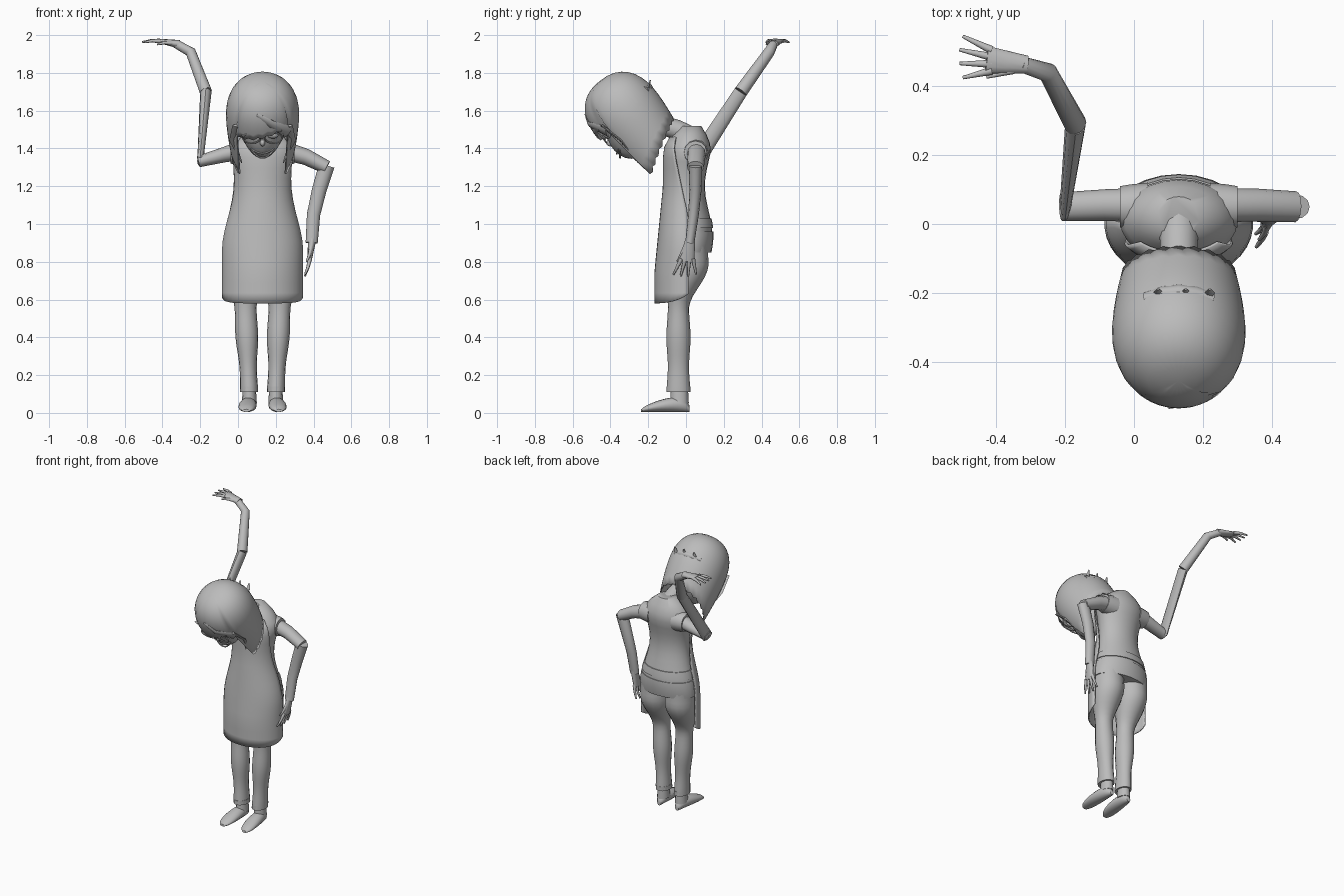
import bpy, bmesh
from math import sin, cos, pi, radians
from mathutils import Vector, Matrix

cube = bpy.data.objects.get("Cube")
if cube:
    bpy.data.objects.remove(cube)

grey = bpy.data.materials.new("plain grey")
grey.use_nodes = True
grey.diffuse_color = (.5, .5, .5, 1)
grey.node_tree.nodes["Principled BSDF"].inputs["Base Color"].default_value = grey.diffuse_color

MIDDLE = .13  # x of the body's own centre line
HEAD = Matrix.Translation((MIDDLE, -.3, 1.58)) @ Matrix.Rotation(radians(38), 4, 'X')
BODY = Matrix.Translation((MIDDLE, 0, 0))
WORLD = Matrix.Identity(4)
ACROSS, DEPTH, UP = Vector((1, 0, 0)), Vector((0, 1, 0)), Vector((0, 0, 1))
SIDES = (("right", -1), ("left", 1))


def steps(count, low=0, high=1):
    return [low + (high - low) * i / count for i in range(count + 1)]


def finish(name, bm, matrix, thickness=0):
    bm.transform(matrix)
    bmesh.ops.remove_doubles(bm, verts=bm.verts, dist=.0005)
    bmesh.ops.recalc_face_normals(bm, faces=bm.faces)
    mesh = bpy.data.meshes.new(name)
    bm.to_mesh(mesh)
    bm.free()
    mesh.materials.append(grey)
    part = bpy.data.objects.new(name, mesh)
    bpy.context.collection.objects.link(part)
    if thickness:
        shell = part.modifiers.new("thickness", 'SOLIDIFY')
        shell.thickness, shell.offset = thickness, 0
    bpy.ops.object.select_all(action='DESELECT')
    part.select_set(True)
    bpy.context.view_layer.objects.active = part
    bpy.ops.object.shade_smooth_by_angle(angle=radians(50))


def bridge(bm, rows, closed):
    for lower, upper in zip(rows, rows[1:]):
        count = len(lower)
        for i in range(count if closed else count - 1):
            j = (i + 1) % count
            bm.faces.new((lower[i], lower[j], upper[j], upper[i]))


def loft(name, rings, matrix, sides=16):
    """Capped skin over rings given as (centre, first radius vector, second radius vector)."""
    bm = bmesh.new()
    turns = [2 * pi * i / sides for i in range(sides)]
    rows = [[bm.verts.new(centre + a * cos(t) + b * sin(t)) for t in turns] for centre, a, b in rings]
    bridge(bm, rows, True)
    bm.faces.new(rows[0])
    bm.faces.new(rows[-1])
    finish(name, bm, matrix)


def limb(name, path, start, end, side=ACROSS, matrix=WORLD, sides=12):
    """Tapered tube; start and end hold the radius along side and the radius across it."""
    path = [Vector(p) for p in path]
    last = len(path) - 1
    rings = []
    for i, centre in enumerate(path):
        along = (path[min(i + 1, last)] - path[max(i - 1, 0)]).normalized()
        a = (side - along * along.dot(side)).normalized()
        radius = Vector(start).lerp(Vector(end), i / last)
        rings.append((centre, a * radius.x, along.cross(a) * radius.y))
    loft(name, rings, matrix, sides)


def ball(name, centre, size, matrix, pinch=0):
    """Ellipsoid whose lower half can narrow and lean forward, as a chin does."""
    bm = bmesh.new()
    bmesh.ops.create_uvsphere(bm, u_segments=20, v_segments=14, radius=1)
    for vert in bm.verts:
        vert.co *= Vector(size)
        low = min(vert.co.z, 0) * pinch
        vert.co.x *= 1 + low * 5
        vert.co.y += low
        vert.co += Vector(centre)
    finish(name, bm, matrix)


# Torso outline: hourglass sides, hollow back, shoulders closing to the neck
def shoulder(z):
    return 1 - (max(0, z - 1.38) / .18) ** 1.5


def half_width(z):
    return (.17 - .03 * cos((max(z, .85) - 1.2) * 9)) * shoulder(z)


def torso(name, low, high, swell=0):
    rings = []
    for z in steps(14, low, high):
        front = -.11 * shoulder(z) - swell
        back = (.12 - .02 * cos((z - 1.2) * 12)) * (.4 + .6 * shoulder(z)) + swell
        rings.append((DEPTH * (front + back) / 2 + UP * z, ACROSS * (half_width(z) + swell),
                      DEPTH * (back - front) / 2))
    loft(name, rings, BODY, sides=24)


torso("shirt", .86, 1.52)
torso("shirt_hem", .85, .96, swell=.005)
torso("waist_tie", .98, 1.03, swell=.006)

# Apron: shell open at the back, narrowing to a bib
bm = bmesh.new()
rows = []
for z in steps(16, .58, 1.46):
    width = half_width(z) + .012
    depth = .118 * shoulder(z) + min(.045, max(0, 1.2 - z) * .1)
    arc = radians(95 - 110 * max(0, z - 1.05))
    row = []
    for s in steps(20, -1, 1):
        lift = .05 * s ** 4 if not rows else 0
        row.append(bm.verts.new((width * sin(s * arc), -depth * cos(s * arc), z + lift)))
    rows.append(row)
bridge(bm, rows, False)
finish("apron", bm, BODY, thickness=.008)

# Trousers, feet and sleeves on both sides
for word, s in SIDES:
    leg = []
    for z in steps(24, .11, .88):
        knee = .004 * cos((z - .4) * 20)
        seat = min(1, max(0, (z - .55) / .25))
        seat *= seat * (3 - 2 * seat)
        spread = .066 + .03 * min(1, z / .7)
        centre = ACROSS * s * spread + DEPTH * (.05 * seat - .04) + UP * z
        leg.append((centre, ACROSS * (.04 + .04 * z + .03 * seat + knee), DEPTH * (.06 + .05 * seat + knee)))
    loft(word + "_trouser_leg", leg, BODY)
    limb(word + "_trouser_cuff", [(s * .07, -.04, z) for z in (.11, .14)], (.047, .064), (.047, .064), matrix=BODY)
    limb(word + "_ankle", [(s * .07, -.035, z) for z in (.14, .05)], (.034, .045), (.04, .05), matrix=BODY)
    foot = []
    for t in steps(12, .01, .99):
        end_round = sin(pi * t) ** .3
        height = (.05 - .03 * t) * end_round
        centre = ACROSS * s * (.07 + .016 * t) + DEPTH * (.02 - .26 * t) + UP * (height + .005)
        foot.append((centre, ACROSS * (.04 + .014 * t) * end_round, UP * height))
    loft(word + "_foot", foot, BODY)
    limb(word + "_sleeve", [(s * x, .05, 1.38) for x in (.09, .14, .17)], (.07, .07), (.06, .06),
         side=DEPTH, matrix=BODY)


# Hands: palm, four fanned fingers and a thumb
def hand(word, wrist, along, fan, curl):
    wrist, along, curl = Vector(wrist), Vector(along).normalized(), Vector(curl)
    limb(word + "_palm", [wrist + along * d for d in (-.02, .04, .1)], (.026, .022), (.04, .011), side=fan)

    def digit(name, base, reach, spread):
        joint = [base + along * reach * t + fan * spread * t + curl * t * t for t in steps(2)]
        limb(f"{word}_{name}", joint, (.012, .012), (.005, .005), side=fan, sides=8)

    for i in range(4):
        offset = i - 1.5
        digit(f"finger_{i + 1}", wrist + along * .085 + fan * offset * .02, .1 - .01 * abs(offset), offset * .02)
    digit("thumb", wrist + along * .02 - fan * .02, .08, -.03)


# Raised right arm with a flattened forearm
elbow, bend, wrist = (-.2, .05, 1.33), (-.17, .29, 1.7), (-.33, .465, 1.955)
limb("right_upper_arm", [(.02, .055, 1.39), (-.08, .055, 1.365), (-.21, .05, 1.33)], (.05, .05), (.042, .03), side=DEPTH)
limb("right_forearm", [elbow, bend], (.016, .045), (.03, .036))
limb("right_lower_arm", [bend, (-.25, .44, 1.91), wrist], (.033, .036), (.023, .023))
hand("right", wrist, (-1, .12, .16), DEPTH, UP * -.02)

# Lowered left arm
elbow, wrist = (.47, .05, 1.31), (.39, .02, .9)
limb("left_upper_arm", [(.24, .055, 1.39), (.36, .055, 1.355), (.47, .05, 1.3)], (.05, .05), (.045, .036), side=DEPTH)
limb("left_forearm", [elbow, (.43, .05, 1.18), (.4, .04, 1.05), wrist], (.042, .036), (.032, .024))
hand("left", wrist, (-.12, -.16, -1), DEPTH, ACROSS * -.015)

# Neck and bowed face
limb("neck", [(MIDDLE, .07, 1.44), (MIDDLE, -.05, 1.5), (MIDDLE, -.18, 1.54)], (.06, .055), (.05, .05))
ball("face", (0, -.02, -.02), (.14, .15, .19), HEAD, pinch=.3)
ball("nose", (0, -.17, -.055), (.014, .022, .02), HEAD)
for word, top, dip in (("upper_lip", -.108, .014), ("lower_lip", -.115, .036)):
    smile = [(x * .06, .025 * x * x - .18, top - dip * (1 - x * x)) for x in steps(8, -1, 1)]
    limb(word, smile, (.005, .005), (.005, .005), side=UP, matrix=HEAD, sides=6)


# Glasses and eyes
def wire(name, path, side):
    limb(name, path, (.004, .004), (.004, .004), side=side, matrix=HEAD, sides=6)


for word, s in SIDES:
    rim = [(s * .058 + .046 * cos(t), -.188, .034 * sin(t) - .012) for t in steps(20, 0, 2 * pi)]
    wire(word + "_glasses_rim", rim, DEPTH)
    wire(word + "_glasses_arm", [(s * .104, -.188, 0), (s * .14, -.05, 0)], UP)
    ball(word + "_eye", (s * .055, -.158, -.014), (.03, .018, .02), HEAD)
wire("glasses_bridge", [(x, -.188, -.01) for x in (-.014, .014)], UP)

# Bobbed hair: one shell with a fringe, long front points and a shorter nape
CROWN = .232


def hair_radius(height):
    if height > 0:
        return max(0, 1 - (height / CROWN) ** 2.4) ** .42
    return 1 - .2 * (-height / .31) ** 1.5


def hair_edge(turn, ragged):
    if abs(turn) < radians(52):
        return .035 * sin(turn * 1.7) + ragged
    return -.267 - .1 * cos(turn) + ragged


bm = bmesh.new()
rows = []
for t in steps(12, 0, pi / 2):
    row = []
    for i in range(48):
        turn = 2 * pi * i / 48 - pi
        edge = hair_edge(turn, .013 * (i % 2))
        height = edge + (CROWN - edge) * cos(t)
        radius = hair_radius(height)
        row.append(bm.verts.new((.19 * radius * sin(turn), -.195 * radius * cos(turn) - .012, height)))
    rows.append(row)
bridge(bm, rows, True)
finish("hair", bm, HEAD, thickness=.008)

# Loose front locks and ragged clip at the back
for word, s in SIDES:
    limb(word + "_lock", [(s * .13, -.15, .04), (s * .16, -.12, -.08), (s * .11, -.12, -.23)],
         (.03, .008), (.003, .003), matrix=HEAD, sides=8)
limb("swept_lock", [(-.03, -.18, .14), (.05, -.2, .09), (.14, -.15, 0)], (.01, .008), (.035, .008),
     side=UP, matrix=HEAD, sides=8)
limb("hair_clip", [(x * .1, .18 - .03 * x * x, .05) for x in steps(4, -1, 1)], (.016, .01), (.02, .01),
     side=UP, matrix=HEAD, sides=8)
for i, x in enumerate((-.06, .02, .09)):
    limb(f"clip_tip_{i + 1}", [(x, .165, .05), (x, .2, .075)], (.016, .01), (.004, .003), matrix=HEAD, sides=6)
